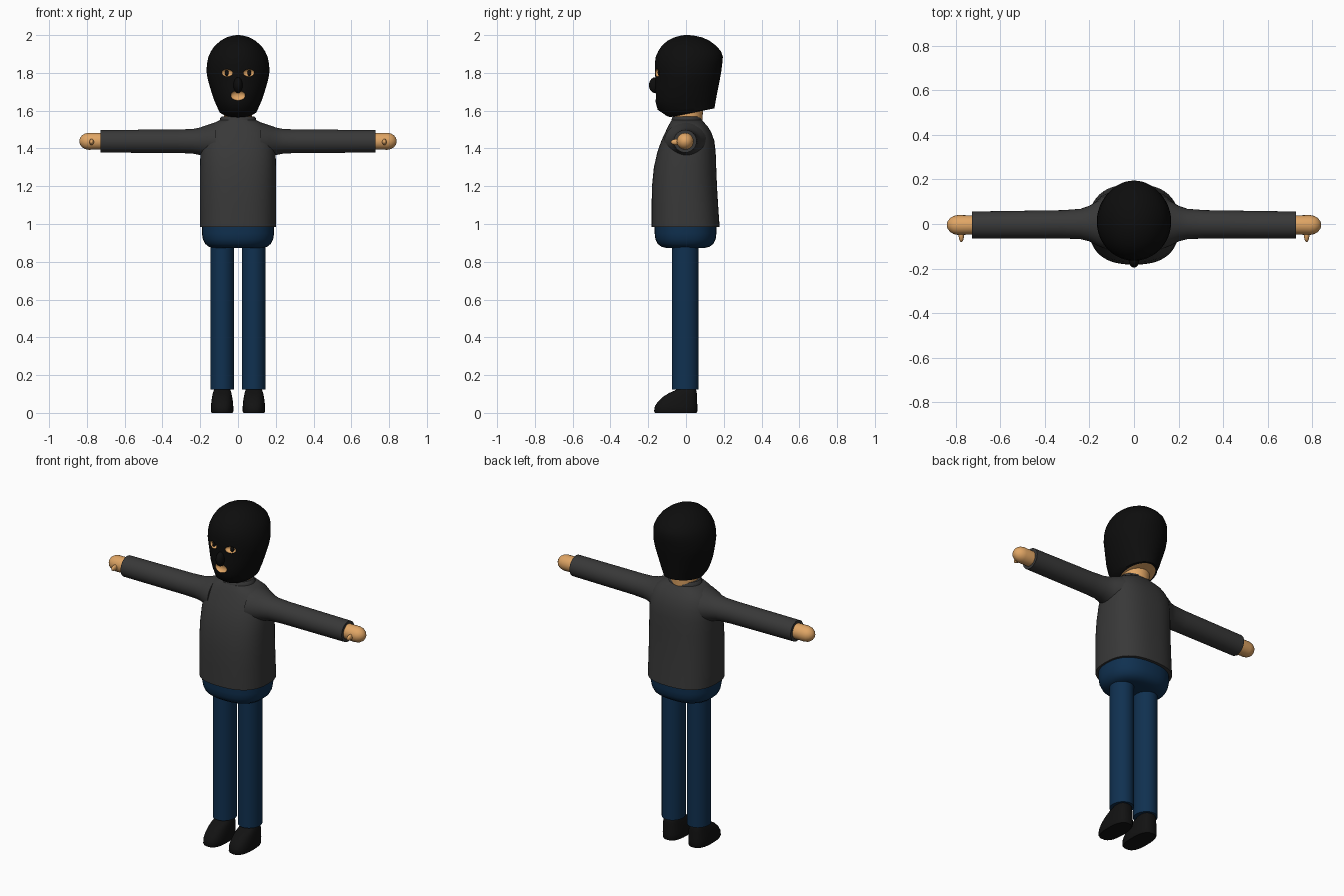
import bpy, bmesh, math
from mathutils import Matrix, Vector

if "Cube" in bpy.data.objects:
    bpy.data.objects.remove(bpy.data.objects["Cube"])


def material(name, rgb):
    mat = bpy.data.materials.new(name)
    mat.use_nodes = True
    mat.diffuse_color = (*rgb, 1)
    mat.node_tree.nodes["Principled BSDF"].inputs["Base Color"].default_value = (*rgb, 1)
    return mat


black = material("knit black", (0.004, 0.004, 0.004))
grey = material("sweater grey", (0.04, 0.04, 0.04))
blue = material("denim blue", (0.005, 0.03, 0.08))
skin = material("skin", (0.75, 0.38, 0.13))
leather = material("shoe black", (0.006, 0.006, 0.006))


def finish(name, bm, mats, smooth=True):
    bmesh.ops.recalc_face_normals(bm, faces=bm.faces)
    mesh = bpy.data.meshes.new(name)
    bm.to_mesh(mesh)
    bm.free()
    obj = bpy.data.objects.new(name, mesh)
    bpy.context.collection.objects.link(obj)
    for mat in mats:
        mesh.materials.append(mat)
    if smooth:
        shade(obj)
    return obj


def shade(obj):
    bpy.ops.object.select_all(action="DESELECT")
    obj.select_set(True)
    bpy.context.view_layer.objects.active = obj
    bpy.ops.object.shade_smooth_by_angle(angle=math.radians(45))


def loft(name, rings, mats, power=2.0, centre=0.0, axis="Z", side=1,
         sides=32, smooth=True, cap_material=0):
    """Each ring: position along axis, half width, y front, y back, [tilt]."""
    bm = bmesh.new()
    loops = []
    for t, half, front, back, *tilt in rings:
        slope = tilt[0] if tilt else 0
        loop = []
        for i in range(sides):
            a = math.tau * i / sides
            c, s = math.cos(a), math.sin(a)
            u = math.copysign(abs(c) ** (2 / power), c) * half
            v = math.copysign(abs(s) ** (2 / power), s) * (back - front) / 2
            y = (front + back) / 2 + v
            if axis == "Z":
                loop.append(bm.verts.new((side * (centre + u), y, t + slope * y)))
            else:
                loop.append(bm.verts.new((side * t, y, centre + u)))
        loops.append(loop)
    for low, high in zip(loops, loops[1:]):
        for i in range(sides):
            j = (i + 1) % sides
            bm.faces.new((low[i], low[j], high[j], high[i]))
    bm.faces.new(loops[0]).material_index = cap_material
    bm.faces.new(loops[-1])
    return finish(name, bm, mats, smooth)


def add_ball(bm, centre, radii, index=0):
    mat = Matrix.Translation(Vector(centre)) @ Matrix.Diagonal((*radii, 1))
    made = bmesh.ops.create_uvsphere(bm, u_segments=24, v_segments=14, radius=1, matrix=mat)
    for v in made["verts"]:
        for f in v.link_faces:
            f.material_index = index


def ball(name, centre, radii, mat):
    bm = bmesh.new()
    add_ball(bm, centre, radii)
    return finish(name, bm, [mat])


# Balaclava with a skin underside
mask = loft("mask", [
    (1.582, 0.085, -0.085, 0.140, 0.2), (1.590, 0.098, -0.105, 0.150, 0.15),
    (1.612, 0.107, -0.150, 0.152, 0.05), (1.65, 0.124, -0.162, 0.157),
    (1.69, 0.138, -0.166, 0.164), (1.73, 0.150, -0.164, 0.172),
    (1.77, 0.161, -0.162, 0.180), (1.81, 0.167, -0.165, 0.187),
    (1.85, 0.164, -0.165, 0.192), (1.885, 0.157, -0.160, 0.195),
    (1.915, 0.143, -0.147, 0.185), (1.945, 0.122, -0.127, 0.158),
    (1.97, 0.092, -0.098, 0.125), (1.987, 0.063, -0.064, 0.088),
    (1.996, 0.034, -0.034, 0.050), (2.0, 0.010, -0.008, 0.018),
], [black, skin], cap_material=1, smooth=False, sides=48)

# Eye and mouth openings that expose skin
bm = bmesh.new()
for s in (-1, 1):
    add_ball(bm, (s * 0.06, -0.153, 1.80), (0.036, 0.02, 0.02), 1)
add_ball(bm, (0, -0.166, 1.68), (0.042, 0.02, 0.026), 1)
cutter = finish("opening_cutter", bm, [black, skin])
cutter.hide_render = True
cut = mask.modifiers.new("openings", "BOOLEAN")
cut.operation = "DIFFERENCE"
cut.solver = "EXACT"
cut.object = cutter
bpy.context.view_layer.objects.active = mask
bpy.ops.object.modifier_apply(modifier=cut.name)
bpy.data.objects.remove(cutter)
shade(mask)

ball("nose", (0, -0.162, 1.735), (0.024, 0.034, 0.042), black)
loft("neck", [(1.5, 0.075, -0.06, 0.085), (1.61, 0.075, -0.06, 0.09)], [skin])

# Sweater body, collar and hips
loft("sweater_body", [
    (0.985, 0.202, -0.182, 0.178), (1.1, 0.202, -0.182, 0.170),
    (1.2, 0.202, -0.180, 0.164), (1.3, 0.201, -0.170, 0.160),
    (1.38, 0.199, -0.152, 0.157), (1.44, 0.193, -0.131, 0.150),
    (1.485, 0.180, -0.110, 0.134), (1.515, 0.158, -0.096, 0.116),
    (1.535, 0.128, -0.085, 0.098), (1.55, 0.096, -0.075, 0.085),
], [grey], power=2.5, sides=48)
loft("collar", [(1.53, 0.098, -0.078, 0.088), (1.56, 0.094, -0.075, 0.085),
                (1.57, 0.086, -0.068, 0.078)], [grey])
loft("hips", [
    (0.873, 0.130, -0.105, 0.100), (0.880, 0.155, -0.130, 0.125),
    (0.895, 0.174, -0.150, 0.145), (0.92, 0.186, -0.162, 0.157),
    (0.95, 0.191, -0.166, 0.161), (1.02, 0.191, -0.166, 0.161),
], [blue], power=2.4)

# Limbs, built once per side
for side, label in ((1, "left"), (-1, "right")):
    ball(label + "_pupil", (side * 0.06, -0.138, 1.80), (0.010, 0.012, 0.017), black)
    loft(label + "_sleeve", [
        (0.12, 0.100, -0.115, 0.120), (0.17, 0.084, -0.095, 0.100),
        (0.20, 0.073, -0.078, 0.082), (0.24, 0.065, -0.068, 0.068),
        (0.32, 0.062, -0.065, 0.062), (0.728, 0.060, -0.065, 0.056),
    ], [grey], centre=1.438, axis="X", side=side)
    loft(label + "_hand", [
        (0.70, 0.044, -0.047, 0.038), (0.79, 0.045, -0.049, 0.040),
        (0.81, 0.041, -0.045, 0.036), (0.826, 0.031, -0.035, 0.026),
        (0.836, 0.018, -0.022, 0.013), (0.84, 0.005, -0.009, 0.000),
    ], [skin], centre=1.438, axis="X", side=side, sides=24)
    ball(label + "_thumb", (side * 0.775, -0.05, 1.434), (0.012, 0.031, 0.016), skin)
    loft(label + "_trouser_leg", [
        (0.125, 0.063, -0.074, 0.066), (0.92, 0.063, -0.074, 0.066),
    ], [blue], centre=0.083, side=side)
    loft(label + "_shoe", [
        (0.0, 0.055, -0.164, 0.056), (0.008, 0.059, -0.169, 0.060),
        (0.035, 0.059, -0.165, 0.060), (0.06, 0.057, -0.148, 0.059),
        (0.085, 0.053, -0.122, 0.058), (0.105, 0.049, -0.090, 0.057),
        (0.117, 0.045, -0.062, 0.055), (0.128, 0.041, -0.045, 0.050),
    ], [leather], power=2.6, centre=0.084, side=side)
